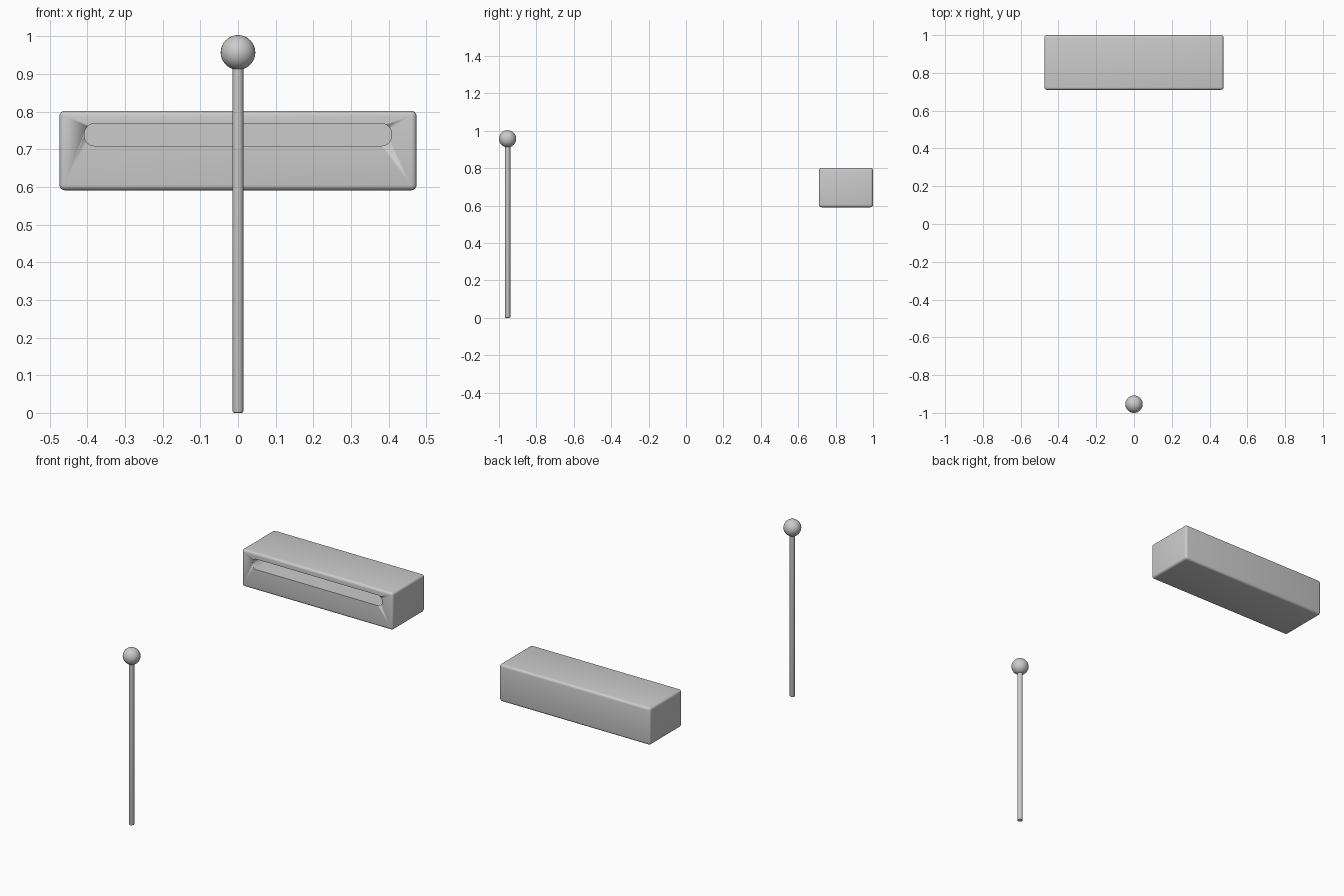
import bpy, bmesh, math
from mathutils import Matrix, Vector

if "Cube" in bpy.data.objects:
    bpy.data.objects.remove(bpy.data.objects["Cube"])


def add_object(name, bm, angle=40):
    bmesh.ops.recalc_face_normals(bm, faces=bm.faces)
    mesh = bpy.data.meshes.new(name)
    bm.to_mesh(mesh)
    bm.free()
    ob = bpy.data.objects.new(name, mesh)
    bpy.context.collection.objects.link(ob)
    bpy.ops.object.select_all(action='DESELECT')
    ob.select_set(True)
    bpy.context.view_layer.objects.active = ob
    bpy.ops.object.shade_smooth_by_angle(angle=math.radians(angle))
    return ob


def rounded_box(name, lo, hi, radius, segments, axis=None):
    """Box with rounded edges; axis limits rounding to edges along it."""
    lo, hi = Vector(lo), Vector(hi)
    bm = bmesh.new()
    bmesh.ops.create_cube(bm, size=1, matrix=Matrix.Translation((lo + hi) / 2)
                          @ Matrix.Diagonal((*(hi - lo), 1)))
    edges = [e for e in bm.edges if axis is None
             or abs(e.verts[0].co[axis] - e.verts[1].co[axis]) > 1e-4]
    bmesh.ops.bevel(bm, geom=edges, offset=radius, segments=segments,
                    profile=0.5, affect='EDGES')
    return add_object(name, bm)


def lathe(name, profile, centre, steps):
    """Spin an (r, z) profile about a vertical axis."""
    bm = bmesh.new()
    verts = [bm.verts.new((r, 0, z)) for r, z in profile]
    edges = [bm.edges.new(pair) for pair in zip(verts, verts[1:])]
    bmesh.ops.spin(bm, geom=verts + edges, axis=(0, 0, 1), cent=(0, 0, 0),
                   angle=math.tau, steps=steps)
    bmesh.ops.remove_doubles(bm, verts=bm.verts, dist=1e-5)
    ob = add_object(name, bm)
    ob.location = centre
    return ob


# Wood block with a resonating slot cut into the front
block = rounded_box("wood_block", (-0.474, 0.71, 0.591), (0.474, 1.0, 0.802), 0.014, 4)
cutter = rounded_box("slot_cutter", (-0.408, 0.65, 0.709), (0.408, 0.92, 0.768),
                     0.027, 6, axis=1)
cutter.hide_render = True
cutter.display_type = 'WIRE'
cut = block.modifiers.new("slot", 'BOOLEAN')
cut.operation = 'DIFFERENCE'
cut.solver = 'EXACT'
cut.object = cutter

# Mallet stick with a softened foot
MALLET_Y = -0.954
lathe("mallet_stick", [(0, 0), (0.010, 0), (0.0132, 0.0015), (0.0145, 0.006),
                       (0.0145, 0.93), (0, 0.93)], (0, MALLET_Y, 0), 32)

# Mallet ball
bm = bmesh.new()
bmesh.ops.create_uvsphere(bm, u_segments=32, v_segments=20, radius=0.046)
ball = add_object("mallet_ball", bm)
ball.location = (0, MALLET_Y, 0.957)
